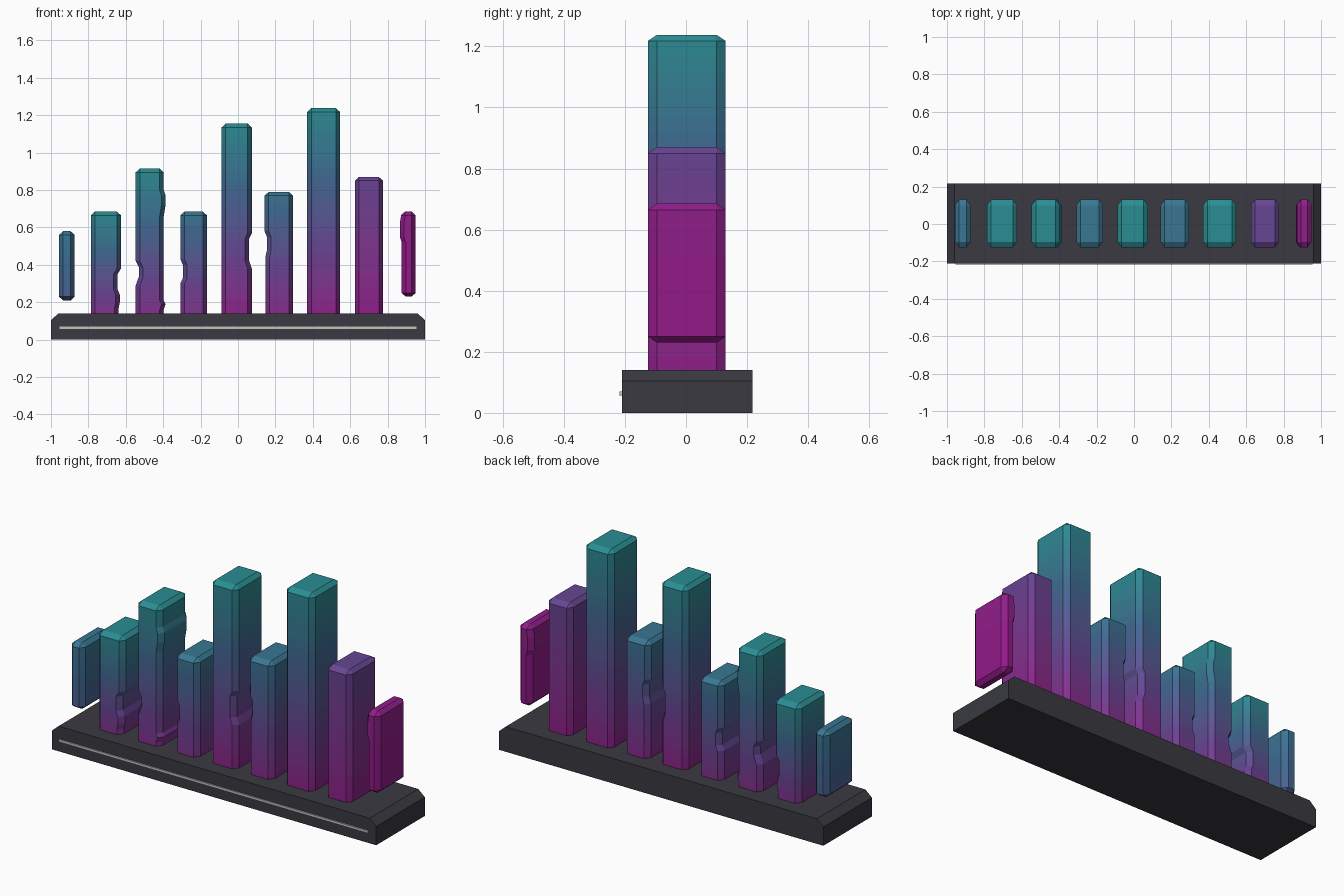
import bpy, bmesh

if "Cube" in bpy.data.objects:
    bpy.data.objects.remove(bpy.data.objects["Cube"])

N = 40  # gradient steps
STOPS = [(0.29, 0.010, 0.25), (0.14, 0.055, 0.29), (0.05, 0.14, 0.29), (0.022, 0.27, 0.29)]


def material(name, rgb):
    m = bpy.data.materials.new(name)
    m.diffuse_color = (*rgb, 1)
    m.use_nodes = True
    m.node_tree.nodes["Principled BSDF"].inputs["Base Color"].default_value = m.diffuse_color
    return m


def gradient(t):
    s = min(max(t, 0), 1) * (len(STOPS) - 1)
    i = min(int(s), len(STOPS) - 2)
    return [a + (b - a) * (s - i) for a, b in zip(STOPS[i], STOPS[i + 1])]


palette = [material(f"gradient_{i:02d}", gradient(i / (N - 1))) for i in range(N)]
dark = material("dark_base", (0.041, 0.041, 0.053))
light = material("light_strip", (0.55, 0.55, 0.52))


def finish(name, bm, mats):
    bmesh.ops.recalc_face_normals(bm, faces=bm.faces)
    me = bpy.data.meshes.new(name)
    bm.to_mesh(me)
    bm.free()
    for m in mats:
        me.materials.append(m)
    ob = bpy.data.objects.new(name, me)
    bpy.context.collection.objects.link(ob)


def prism(name, profile, y0, y1, mat):
    """Extrude an x-z profile along y."""
    bm = bmesh.new()
    f = bm.faces.new([bm.verts.new((x, y0, z)) for x, z in profile])
    r = bmesh.ops.extrude_face_region(bm, geom=[f])
    verts = [v for v in r["geom"] if isinstance(v, bmesh.types.BMVert)]
    bmesh.ops.translate(bm, verts=verts, vec=(0, y1 - y0, 0))
    finish(name, bm, [mat])


def inset(points, z):
    """Interpolated side inset at height z from (z, inset) pairs, top down."""
    if not points or z >= points[0][0]:
        return points[0][1] if points else 0
    for (za, a), (zb, b) in zip(points, points[1:]):
        if z >= zb:
            return b + (a - b) * (z - zb) / (za - zb)
    return points[-1][1]


def bar(name, x0, x1, z0, z1, t0, t1, left=(), right=()):
    """Bevelled upright bar with worn sides and a banded colour gradient."""
    y0, y1 = -0.125, 0.13
    bx, by, bz = 0.022, 0.03, 0.02
    lo, hi = z0 + bz, z1 - bz
    heights = {lo + (hi - lo) * i / 22 for i in range(23)}
    heights |= {z for z, _ in (*left, *right) if lo < z < hi}
    levels = [z0] + sorted(heights) + [z1]
    bm = bmesh.new()
    rings = []
    for z in levels:
        a, b = x0 + inset(left, z), x1 - inset(right, z)
        ring = [(a + bx, y0), (b - bx, y0), (b, y0 + by), (b, y1 - by),
                (b - bx, y1), (a + bx, y1), (a, y1 - by), (a, y0 + by)]
        if z in (z0, z1):  # caps shrink to the bevelled rectangle
            ring = [(min(max(x, a + bx), b - bx), min(max(y, y0 + by), y1 - by)) for x, y in ring]
        rings.append([bm.verts.new((x, y, z)) for x, y in ring])
    for k, (p, q) in enumerate(zip(rings, rings[1:])):
        mid = (levels[k] + levels[k + 1]) / 2
        t = t0 + (t1 - t0) * (mid - z0) / (z1 - z0)
        for i in range(8):
            j = (i + 1) % 8
            bm.faces.new((p[i], p[j], q[j], q[i])).material_index = round(t * (N - 1))
    bm.faces.new(rings[0][::-1]).material_index = round(t0 * (N - 1))
    bm.faces.new(rings[-1]).material_index = round(t1 * (N - 1))
    bmesh.ops.remove_doubles(bm, verts=bm.verts, dist=1e-5)
    finish(name, bm, palette)


# Base with chamfered ends, and the thin strip on its front
prism("base", [(-1, 0), (1, 0), (1, 0.105), (0.96, 0.14), (-0.96, 0.14), (-1, 0.105)],
      -0.21, 0.2175, dark)
prism("front_strip", [(-0.955, 0.057), (0.955, 0.057), (0.955, 0.07), (-0.955, 0.07)],
      -0.2175, -0.205, light)

# Floating end bars
bar("bar_1_floating", -0.957, -0.873, 0.21, 0.58, 0.58, 0.78)
bar("bar_9_floating", 0.865, 0.95, 0.23, 0.685, 0, 0.02,
    left=[(0.66, 0.006), (0.62, 0), (0.55, 0), (0.52, 0.01), (0.27, 0.01)])

# Standing bars
G = 0.10
bar("bar_2", -0.787, -0.626, G, 0.685, 0.1, 1,
    right=[(0.38, 0), (0.35, 0.018), (0.27, 0.018), (0.24, 0.006), (0.2, 0.006), (0.17, 0.012)])
bar("bar_3", -0.547, -0.397, G, 0.915, 0.1, 1,
    left=[(0.42, 0), (0.385, 0.018), (0.34, 0.018), (0.29, 0)],
    right=[(0.80, 0), (0.77, -0.01), (0.72, -0.01), (0.66, 0), (0.21, 0), (0.19, -0.01), (0.16, 0)])
bar("bar_4", -0.308, -0.166, G, 0.685, 0.1, 0.8,
    left=[(0.43, 0), (0.40, 0.013), (0.33, 0.013), (0.30, 0)])
bar("bar_5", -0.088, 0.074, G, 1.155, 0, 1,
    right=[(0.57, 0), (0.54, 0.014), (0.42, 0.014), (0.38, 0)])
bar("bar_6", 0.142, 0.294, G, 0.79, 0.05, 0.78,
    left=[(0.58, 0), (0.55, 0.013), (0.48, 0.013), (0.44, 0.004), (0.3, 0.004)])
bar("bar_7", 0.37, 0.545, G, 1.238, 0, 1)
bar("bar_8", 0.625, 0.775, G, 0.87, 0, 0.36)
